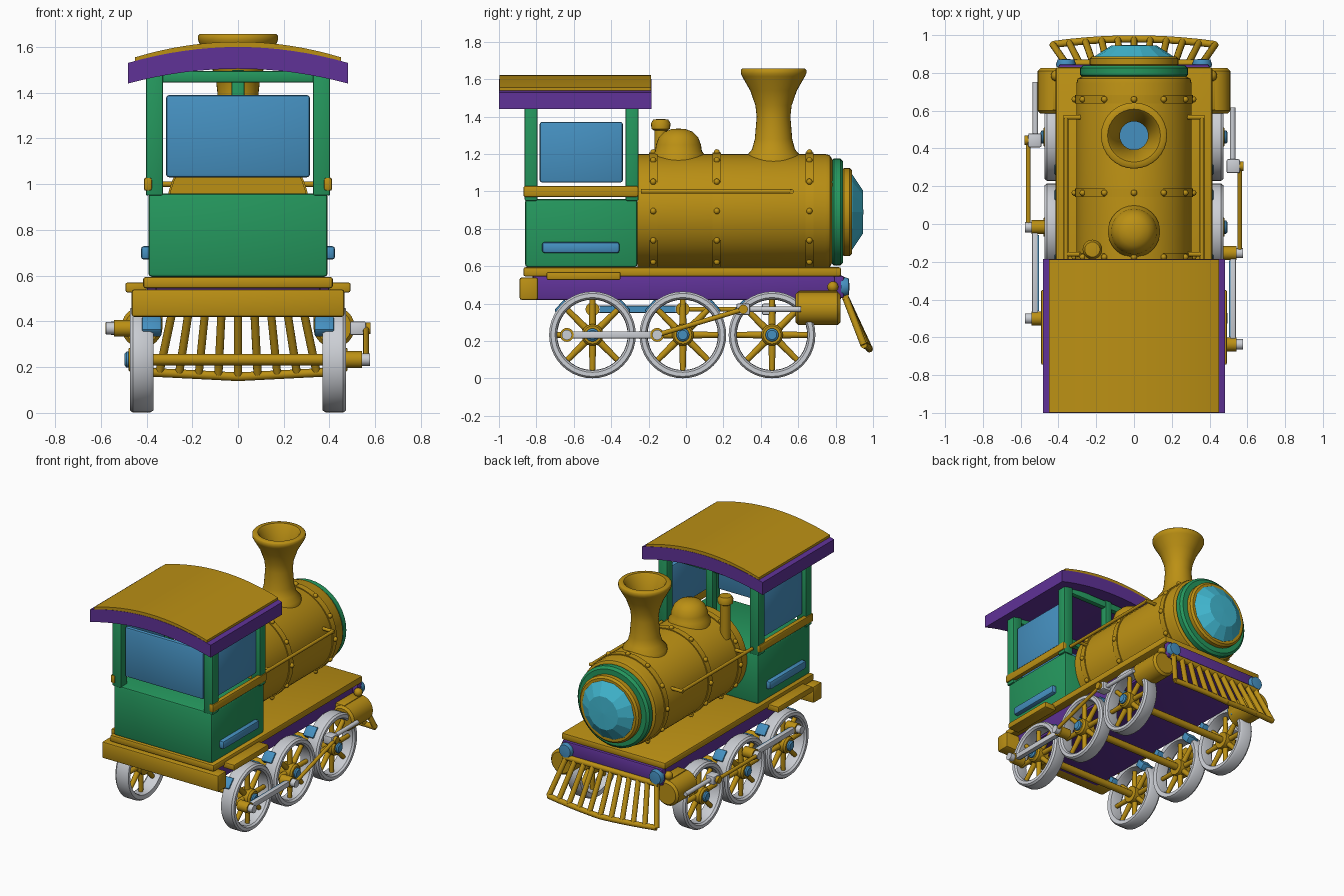
import bpy, bmesh
from math import sin, cos, pi, radians
from mathutils import Vector, Matrix

if "Cube" in bpy.data.objects:
    bpy.data.objects.remove(bpy.data.objects["Cube"])


def colour(name, rgb):
    m = bpy.data.materials.new(name)
    m.use_nodes = True
    m.diffuse_color = (*rgb, 1)
    m.node_tree.nodes["Principled BSDF"].inputs["Base Color"].default_value = (*rgb, 1)
    return m


BRASS = colour("brass", (.50, .28, .007))
GREEN = colour("green", (.018, .31, .11))
PURPLE = colour("purple", (.115, .032, .31))
BLUE = colour("blue", (.06, .28, .53))
CYAN = colour("cyan glass", (.053, .48, .64))
SILVER = colour("silver", (.60, .62, .66))


def finish(name, bm, mat, angle=35):
    bmesh.ops.recalc_face_normals(bm, faces=bm.faces[:])
    me = bpy.data.meshes.new(name)
    bm.to_mesh(me)
    bm.free()
    me.materials.append(mat)
    ob = bpy.data.objects.new(name, me)
    bpy.context.collection.objects.link(ob)
    if angle:
        bpy.ops.object.select_all(action='DESELECT')
        ob.select_set(True)
        bpy.context.view_layer.objects.active = ob
        bpy.ops.object.shade_smooth_by_angle(angle=radians(angle))
    return ob


def box(name, x, y, z, mat, bevel=.012):
    bm = bmesh.new()
    bmesh.ops.create_cube(bm, size=1)
    for v in bm.verts:
        v.co = [(a[0] + a[1]) / 2 + c * (a[1] - a[0]) for a, c in zip((x, y, z), v.co)]
    if bevel:
        bmesh.ops.bevel(bm, geom=bm.edges[:], offset=bevel, segments=2, profile=.5, affect='EDGES')
    return finish(name, bm, mat)


def turned(bm, profile, origin, axis, n=32):
    """Spin a (radius, height) profile about an axis through origin."""
    part = bmesh.new()
    vs = [part.verts.new((r, 0, h)) for r, h in profile]
    edges = [part.edges.new(p) for p in zip(vs, vs[1:])]
    bmesh.ops.spin(part, geom=vs + edges, cent=(0, 0, 0), axis=(0, 0, 1), angle=2 * pi, steps=n)
    bmesh.ops.remove_doubles(part, verts=part.verts[:], dist=.0002)
    rot = Vector(axis).to_track_quat('Z', 'Y').to_matrix().to_4x4()
    part.transform(Matrix.Translation(origin) @ rot)
    tmp = bpy.data.meshes.new("part")
    part.to_mesh(tmp)
    part.free()
    bm.from_mesh(tmp)
    bpy.data.meshes.remove(tmp)


def lathe(name, profile, origin, axis, mat, n=32, angle=35):
    bm = bmesh.new()
    turned(bm, profile, origin, axis, n)
    return finish(name, bm, mat, angle)


def rod(bm, p, q, r, r2=None, n=12):
    p, q = Vector(p), Vector(q)
    length = (q - p).length
    turned(bm, [(0, 0), (r, 0), (r2 or r, length), (0, length)], p, q - p, n)


def rods(name, items, mat, n=12):
    bm = bmesh.new()
    for it in items:
        rod(bm, *it, n=n)
    return finish(name, bm, mat)


def ball(r, squash=1, n=6):
    return [(r * sin(pi * i / n), -r * squash * cos(pi * i / n)) for i in range(n + 1)]


def arch(name, half, y, bottom, top, mat, n=16):
    """Bowed slab; bottom and top give (centre, edge) heights."""
    ts = [2 * i / n - 1 for i in range(n + 1)]
    pts = [(half * t, b[0] + (b[1] - b[0]) * t * t) for b, seq in ((bottom, ts), (top, ts[::-1])) for t in seq]
    bm = bmesh.new()
    face = bm.faces.new([bm.verts.new((px, y[0], pz)) for px, pz in pts])
    ext = bmesh.ops.extrude_face_region(bm, geom=[face])
    for g in ext["geom"]:
        if isinstance(g, bmesh.types.BMVert):
            g.co.y = y[1]
    return finish(name, bm, mat)


# Chassis
box("frame", (-.36, .36), (-.82, .83), (.42, .555), PURPLE)
box("footplate", (-.415, .415), (-.87, .83), (.545, .595), BRASS)
box("rear_beam", (-.465, .465), (-.89, -.79), (.42, .54), BRASS)
box("front_beam", (-.40, .40), (.79, .845), (.43, .55), PURPLE)

# Boiler with riveted bands
MID = .895
lathe("boiler", [(0, -.26), (.305, -.26), (.305, .745), (.298, .77), (.275, .782), (0, .782)],
      (0, 0, MID), (0, 1, 0), BRASS, 48)
for i, y in enumerate((-.175, .165, .66)):
    lathe(f"boiler_band_{i}", [(.30, -.022), (.312, -.022), (.312, .022), (.30, .022)],
          (0, y, MID), (0, 1, 0), BRASS, 48)
    bm = bmesh.new()
    for k in range(12):
        a = k * pi / 6
        turned(bm, ball(.017), (.314 * sin(a), y, MID + .314 * cos(a)), (0, 0, 1), 10)
    finish(f"band_rivets_{i}", bm, BRASS)

# Nose rings and faceted lamp glass
lathe("nose_green_ring", [(0, .775), (.27, .775), (.287, .79), (.287, .825), (.27, .84), (0, .84)],
      (0, 0, MID - .005), (0, 1, 0), GREEN, 40)
lathe("nose_brass_ring", [(0, .835), (.225, .835), (.236, .845), (.236, .875), (.222, .888), (0, .888)],
      (0, 0, MID - .005), (0, 1, 0), BRASS, 40)
lathe("nose_glass", [(.212, .88), (.205, .89), (.12, .945), (0, .948)],
      (0, 0, MID - .005), (0, 1, 0), CYAN, 14, 0)

# Chimney, dome and whistle
lathe("chimney", [(.15, 1.15), (.145, 1.19), (.115, 1.225), (.10, 1.28), (.09, 1.40), (.097, 1.46), (.125, 1.54),
                  (.168, 1.615), (.175, 1.63), (.175, 1.65), (.168, 1.657), (.14, 1.657), (.13, 1.645),
                  (.10, 1.56), (.075, 1.48), (.075, 1.40)], (0, .468, 0), (0, 0, 1), BRASS, 32, 50)
lathe("chimney_core", [(0, 1.41), (.08, 1.41), (.08, 1.40)], (0, .468, 0), (0, 0, 1), BLUE)
lathe("steam_dome", [(.138, 1.12), (.138, 1.20), (.125, 1.215), (.12, 1.25), (.105, 1.29), (.075, 1.32),
                     (.035, 1.334), (0, 1.336)], (0, -.04, 0), (0, 0, 1), BRASS, 32, 50)
lathe("whistle", [(.034, 1.08), (.034, 1.325), (.05, 1.335), (.052, 1.365), (.04, 1.385), (0, 1.388)],
      (-.22, -.135, 0), (0, 0, 1), BRASS, 20)

# Cab
box("cab_body", (-.392, .392), (-.86, -.26), (.595, .96), GREEN, .015)
box("cab_rear_window", (-.315, .315), (-.845, -.81), (1.03, 1.39), BLUE, .014)
box("cab_front_post", (-.028, .028), (-.32, -.265), (1.15, 1.50), GREEN, .008)
for n, y in (("front", -.29), ("rear", -.828)):
    box(f"cab_{n}_beam", (-.34, .34), (y - .02, y + .02), (1.445, 1.495), GREEN, .008)
arch("roof_base", .482, (-1, -.185), (1.505, 1.44), (1.60, 1.53), PURPLE)
arch("roof_cover", .45, (-.998, -.187), (1.56, 1.50), (1.623, 1.555), BRASS)

# Cowcatcher
bm = bmesh.new()
N = 10
feet = []
for i in range(N + 1):
    t = 2 * i / N - 1
    feet.append(Vector((t * .43, .98 - .03 * t * t, .158 + .022 * abs(t))))
    rod(bm, (t * .36, .85, .44), feet[-1], .018)
for a, b in zip(feet, feet[1:]):
    rod(bm, a, b, .019)
rod(bm, (-.38, .85, .44), (.38, .85, .44), .02)
finish("cowcatcher", bm, BRASS)

# Wheels, shared axles
WHEELS = (("rear", -.5), ("middle", -.017), ("front", .46))
WZ = .233
rods("axles", [((-.42, y, WZ), (.42, y, WZ), .025) for _, y in WHEELS], BRASS)

for side, s in (("left", 1), ("right", -1)):
    X = (s, 0, 0)

    def sbox(name, x, y, z, mat, bevel=.008):
        return box(f"{side}_{name}", sorted((s * x[0], s * x[1])), y, z, mat, bevel)

    # Cab side parts
    for n, y in (("rear", -.863), ("front", -.323)):
        sbox(f"cab_{n}_post", (.328, .403), (y, y + .069), (.95, 1.50), GREEN)
    sbox("cab_window", (.345, .385), (-.782, -.338), (1.048, 1.372), BLUE, .012)
    sbox("cab_sill", (.375, .412), (-.87, -.254), (.97, 1.03), BRASS, .012)
    sbox("cab_trim", (.38, .425), (-.77, -.355), (.67, .73), BLUE, .015)
    sbox("cab_step", (.40, .492), (-.745, -.35), (.527, .57), BRASS)

    # Handrail, buffer and cylinder
    rods(f"{side}_handrail", [((s * .36, -.24, 1), (s * .36, .565, 1), .012),
                              ((s * .28, .565, 1), (s * .372, .565, 1), .012),
                              ((s * .28, -.16, 1), (s * .36, -.16, 1), .012)], BRASS)
    lathe(f"{side}_buffer", [(0, .83), (.05, .83), (.053, .845), (.045, .87), (0, .875)],
          (s * .36, 0, .49), (0, 1, 0), BLUE, 20)
    lathe(f"{side}_lamp_knob", ball(.03), (s * .41, .785, .49), (0, 0, 1), BRASS, 16)
    lathe(f"{side}_cylinder", [(0, .585), (.075, .585), (.09, .60), (.09, .81), (.075, .825), (0, .825)],
          (s * .42, 0, .375), (0, 1, 0), BRASS, 24)
    sbox("cylinder_mount", (.33, .43), (.60, .81), (.36, .47), BRASS)

    # Wheels
    for n, y in WHEELS:
        c = (0, y, WZ)
        lathe(f"{side}_{n}_tyre", [(.193, .375), (.222, .37), (.232, .385), (.232, .46), (.222, .473),
                                   (.20, .473), (.19, .46), (.188, .39), (.193, .375)], c, X, SILVER, 40)
        spokes = bmesh.new()
        for k in range(8):
            a = k * pi / 4
            rod(spokes, (s * .425, y, WZ), (s * .425, y + .195 * cos(a), WZ + .195 * sin(a)), .021, .015)
        turned(spokes, [(0, .385), (.058, .385), (.058, .465), (.048, .478), (0, .478)], c, X, 24)
        finish(f"{side}_{n}_spokes", spokes, BRASS)
        lathe(f"{side}_{n}_hub_cap", [(.035, .47), (.035, .488), (.025, .496), (0, .496)], c, X, BLUE, 20)
        for w, a in (("fore", 42), ("aft", 138)):
            shoe = sbox(f"{n}_{w}_brake", (.335, .42), (-.04, .04), (-.025, .025), BLUE)
            shoe.rotation_euler.x = radians(a - 90)
            shoe.location = (0, y + .215 * cos(radians(a)), WZ + .215 * sin(radians(a)))

    # Running gear; the two sides are a quarter turn apart
    py, pz = (-.137, 0) if s > 0 else (0, .137)
    z = WZ + pz
    pins = [y + py for _, y in WHEELS[:2]]
    cross = pins[1] + .46
    sbox("coupling_rod", (.51, .54), (pins[0], pins[1]), (z - .019, z + .019), SILVER, .005)
    sbox("coupling_rod_inlay", (.504, .512), (pins[0] + .04, pins[1] - .04), (z - .017, z + .017), BLUE, 0)
    rods(f"{side}_crank_pins", [((s * .46, y, z), (s * .542, y, z), .037) for y in pins], BRASS, 20)
    rods(f"{side}_pin_caps", [((s * .54, y, z), (s * .577, y, z), .027) for y in pins], SILVER, 20)
    rods(f"{side}_main_rod", [((s * .56, pins[1], z), (s * .56, cross, .37), .013),
                              ((s * .54, cross, .37), (s * .58, cross, .37), .025)], BRASS)
    rods(f"{side}_piston_rod", [((s * .522, cross, .37), (s * .522, cross + .31, .37), .015)], SILVER)
    sbox("crosshead", (.49, .56), (cross - .037, cross + .037), (.34, .40), SILVER)
